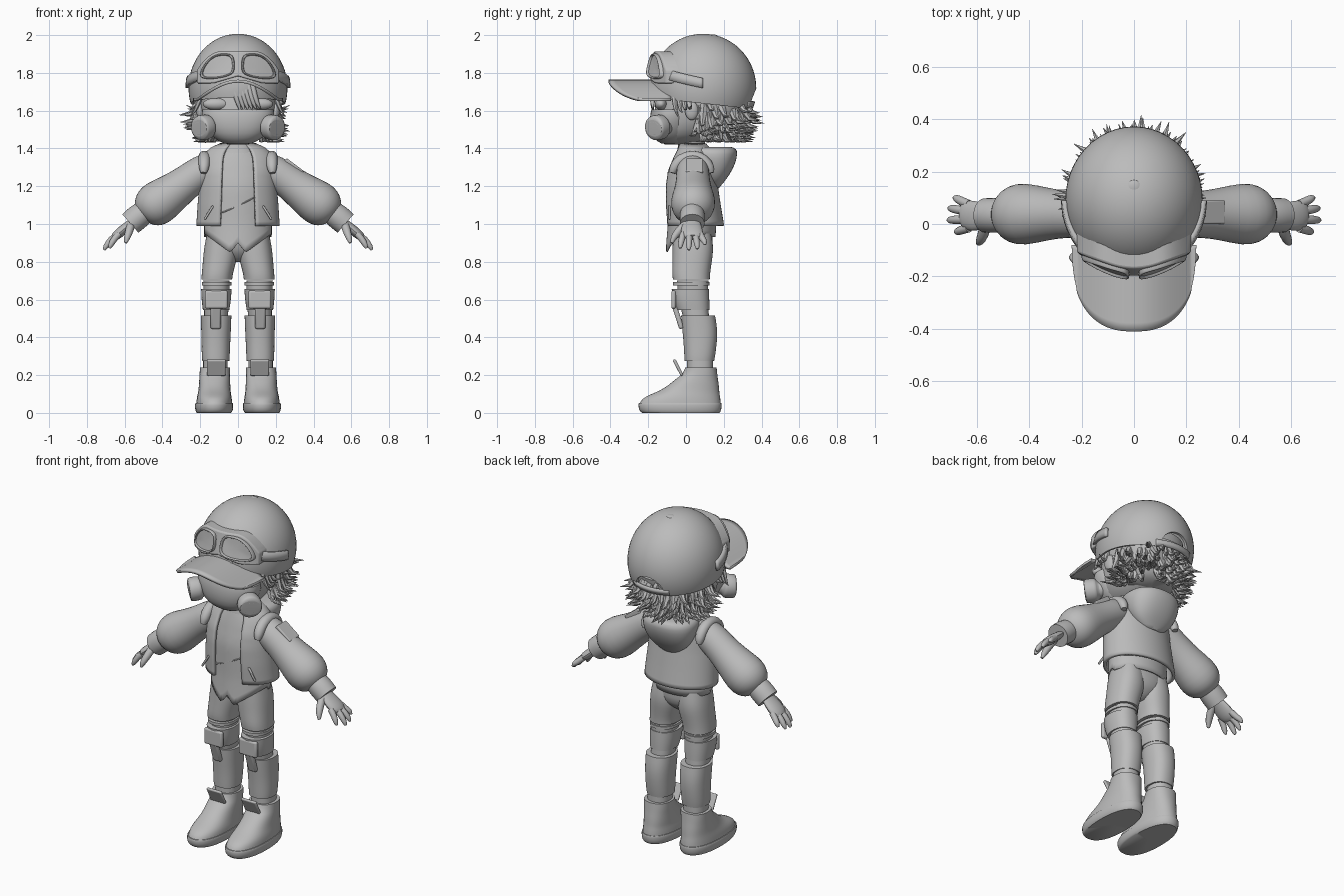
import bpy, bmesh, math, random
from mathutils import Vector, Matrix

if "Cube" in bpy.data.objects:
    bpy.data.objects.remove(bpy.data.objects["Cube"])
random.seed(4)
grey = bpy.data.materials.new("plain_grey")
grey.use_nodes = True
grey.diffuse_color = (0.5, 0.5, 0.5, 1)
grey.node_tree.nodes["Principled BSDF"].inputs["Base Color"].default_value = (0.5, 0.5, 0.5, 1)
parts = []


def finish(name, bm, mirror=False, subsurf=0, solid=0, bevel=0):
    """Turn a bmesh into a named object with its modifiers."""
    bmesh.ops.recalc_face_normals(bm, faces=bm.faces)
    me = bpy.data.meshes.new(name)
    bm.to_mesh(me)
    bm.free()
    ob = bpy.data.objects.new(name, me)
    bpy.context.collection.objects.link(ob)
    me.materials.append(grey)
    if solid:
        ob.modifiers.new("Solid", 'SOLIDIFY').thickness = solid
        ob.modifiers["Solid"].offset = 0
    if bevel:
        ob.modifiers.new("Bevel", 'BEVEL').width = bevel
        ob.modifiers["Bevel"].segments = 3
    if subsurf:
        m = ob.modifiers.new("Subsurf", 'SUBSURF')
        m.levels = m.render_levels = subsurf
    if mirror:
        ob.modifiers.new("Mirror", 'MIRROR').use_mirror_merge = False
    parts.append(ob)
    return ob


def skin(bm, rings):
    """Bridge rings of points and cap both ends with creased rims."""
    crease = bm.edges.layers.float.get("crease_edge") or bm.edges.layers.float.new("crease_edge")
    vs = [[bm.verts.new(p) for p in r] for r in rings]
    n = len(vs[0])
    for a, b in zip(vs, vs[1:]):
        for i in range(n):
            bm.faces.new((a[i], a[(i + 1) % n], b[(i + 1) % n], b[i]))
    for r in (vs[0], vs[-1]):
        for e in bm.faces.new(r).edges:
            e[crease] = 1


def stack(name, rows, mirror=False, n=20, power=2.3):
    """Horizontal rounded sections: (z, x0, x1, y0, y1), or (z, half_x, y0, y1)."""
    bm = bmesh.new()
    rings = []
    for row in rows:
        z, x0, x1, y0, y1 = row if len(row) == 5 else (row[0], -row[1], *row[1:])
        ring = []
        for i in range(n):
            c, s = math.cos(math.tau * i / n), math.sin(math.tau * i / n)
            c, s = (math.copysign(abs(k) ** (2 / power), k) for k in (c, s))
            ring.append(Vector(((x0 + x1 + (x1 - x0) * c) / 2, (y0 + y1 + (y1 - y0) * s) / 2, z)))
        rings.append(ring)
    skin(bm, rings)
    return finish(name, bm, mirror, subsurf=1)


def tube(bm, pts, n=12, flat=1.0):
    """Round tube through (x, y, z, radius) points."""
    ps = [Vector(p[:3]) for p in pts]
    d = (ps[-1] - ps[0]).normalized()
    ref = Vector((1, 0, 0)) if abs(d.y) > 0.7 else Vector((0, 1, 0))
    rings = []
    for i, p in enumerate(ps):
        t = (ps[min(i + 1, len(ps) - 1)] - ps[max(i - 1, 0)]).normalized()
        u = ref.cross(t).normalized()
        v = t.cross(u)
        angles = [math.tau * k / n for k in range(n)]
        rings.append([p + pts[i][3] * (u * math.cos(a) * flat + v * math.sin(a)) for a in angles])
    skin(bm, rings)


def tubes(name, paths, mirror=False, n=12, flat=1.0, subsurf=1):
    bm = bmesh.new()
    for p in paths:
        tube(bm, p, n, flat)
    return finish(name, bm, mirror, subsurf)


def shell(name, f, nu, nv, thick, mirror=False):
    """Thickened sheet from f(u, v) with u and v in 0..1."""
    bm = bmesh.new()
    g = [[bm.verts.new(f(i / nu, j / nv)) for j in range(nv + 1)] for i in range(nu + 1)]
    for a, b in zip(g, g[1:]):
        for j in range(nv):
            bm.faces.new((a[j], b[j], b[j + 1], a[j + 1]))
    bmesh.ops.remove_doubles(bm, verts=bm.verts[:], dist=1e-5)
    return finish(name, bm, mirror, solid=thick)


def blob(name, loc, size, mirror=False):
    bm = bmesh.new()
    mat = Matrix.Translation(loc) @ Matrix.Diagonal((*size, 1))
    bmesh.ops.create_uvsphere(bm, u_segments=24, v_segments=14, radius=1, matrix=mat)
    return finish(name, bm, mirror)


def box(name, loc, size, rot=0, axis='X', mirror=False, bevel=0.01):
    bm = bmesh.new()
    mat = Matrix.Translation(loc) @ Matrix.Rotation(math.radians(rot), 4, axis) @ Matrix.Diagonal((*size, 1))
    bmesh.ops.create_cube(bm, size=1, matrix=mat)
    return finish(name, bm, mirror, bevel=bevel)


# Boots, legs and knee guards
stack("boot_sole", [(0, .035, .22, -.235, .18), (.012, .025, .228, -.252, .19), (.045, .023, .23, -.256, .193), (.052, .026, .226, -.252, .19)], True)
stack("boot", [(.045, .03, .222, -.25, .187), (.075, .031, .22, -.238, .185), (.098, .036, .215, -.19, .18), (.12, .038, .21, -.135, .178),
               (.15, .04, .208, -.09, .175), (.18, .041, .206, -.055, .17), (.205, .042, .204, -.018, .167),
               (.24, .042, .203, -.005, .163)], True)
box("boot_tongue", (.115, -.042, .24), (.1, .016, .095), 27, mirror=True, bevel=.007)
stack("ankle", [(.22, .055, .185, .005, .145), (.29, .055, .185, .005, .145)], True)
stack("shin_guard", [(.275, .045, .19, -.008, .15), (.3, .043, .193, -.01, .155), (.38, .04, .194, -.014, .166),
                     (.45, .036, .196, -.022, .167), (.515, .034, .198, -.027, .155)], True)
stack("knee", [(.48, .055, .18, -.01, .125), (.6, .045, .18, -.04, .115), (.7, .045, .185, -.05, .12)], True)
stack("knee_guard", [(.545, .045, .187, -.05, .125), (.6, .036, .194, -.073, .125), (.655, .033, .196, -.077, .122)], True)
stack("thigh_strap", [(.675, .034, .193, -.07, .125), (.692, .034, .193, -.07, .125)], True)
stack("trouser_leg", [(.705, .03, .195, -.07, .127), (.735, .027, .193, -.075, .128), (.79, .012, .188, -.073, .136),
                      (.84, .0, .184, -.073, .144), (.89, .0, .178, -.072, .145), (.95, .002, .165, -.07, .135)], True)
box("knee_plate", (.115, -.066, .6), (.12, .024, .095), 0, mirror=True)
box("knee_hinge", (.118, -.045, .515), (.055, .026, .145), 18, mirror=True)
stack("pelvis", [(.8, .03, .0, .07), (.84, .1, -.05, .125), (.89, .168, -.072, .148), (1.0, .16, -.075, .135)])


# Shirt, vest, collar and hood
def around(rows, theta, z):
    """Point on a stack of (z, half_x, y0, y1) sections; theta starts at the front."""
    z = min(max(z, rows[0][0]), rows[-1][0])
    a, b = next((a, b) for a, b in zip(rows, rows[1:]) if z <= b[0])
    k = (z - a[0]) / (b[0] - a[0])
    hx, y0, y1 = (a[i] + (b[i] - a[i]) * k for i in (1, 2, 3))
    return Vector((hx * math.sin(theta), (y0 + y1) / 2 - (y1 - y0) / 2 * math.cos(theta), z))


shirt_rows = [(.84, .175, -.105, .15), (1.0, .175, -.092, .155), (1.2, .172, -.09, .14), (1.33, .155, -.06, .12), (1.41, .08, -.035, .1)]
vest_rows = [(.99, .212, -.105, .193), (1.1, .205, -.112, .175), (1.2, .197, -.112, .16), (1.28, .192, -.1, .15),
             (1.35, .18, -.068, .14), (1.39, .155, -.045, .125), (1.42, .09, -.035, .1)]


def shirt(u, v):
    theta = math.tau * u
    x = abs(math.sin(theta)) * .175
    hem = .93
    if math.cos(theta) > 0:
        hem = .9 - 1.3 * x if x < .04 else .848 + (x - .04) * .75
    return around(shirt_rows, theta, hem + (1.41 - hem) * v)


shell("shirt", shirt, 72, 14, .008)
opening = math.radians(26)
shell("vest", lambda u, v: around(vest_rows, opening + (math.tau - 2 * opening) * u, .99 + .43 * v), 56, 18, .018)
stack("collar", [(1.36, .11, -.055, .115), (1.4, .085, -.045, .105), (1.437, .075, -.04, .1)])
stack("neck", [(1.36, .05, -.01, .09), (1.5, .05, -.01, .09)])
stack("hood", [(1.19, .05, .12, .175), (1.22, .1, .1, .2), (1.26, .135, .07, .232), (1.32, .158, .03, .264),
               (1.375, .165, .0, .275), (1.4, .15, .0, .268), (1.408, .11, .03, .24)])
box("vest_pocket", (.155, -.088, 1.06), (.012, .012, .085), -32, 'Y', True, .004)
tubes("shirt_seam", [[(-.085, -.088, 1.06, .004), (0, -.094, 1.095, .004), (.085, -.088, 1.14, .004)]], n=6)

# Arms and hands
tubes("sleeve", [[(.13, .035, 1.305, .08), (.19, .035, 1.28, .09), (.26, .037, 1.23, .09), (.34, .038, 1.17, .103),
                  (.415, .038, 1.118, .122), (.465, .037, 1.083, .114), (.498, .037, 1.06, .085), (.51, .037, 1.05, .055)]], True, 18)
tubes("shoulder_pad", [[(.182, -.072, 1.27, .016), (.18, -.065, 1.295, .03), (.178, -.03, 1.345, .032), (.178, .035, 1.366, .032),
                        (.178, .095, 1.345, .032), (.18, .128, 1.295, .03), (.182, .133, 1.27, .016)]], True, 12)
tubes("cuff", [[(.492, .033, 1.065, .064), (.53, .033, 1.038, .07), (.57, .033, 1.003, .067)]], True, 14)
tubes("palm", [[(.55, .03, 1.02, .045), (.575, .03, .998, .05), (.61, .03, .968, .062), (.645, .035, .938, .058), (.658, .035, .928, .04)]],
      True, 12, .45)
fingers = []
for y0, y1, x1, z1 in [(-.015, -.03, .675, .872), (.018, .015, .703, .862), (.048, .06, .7, .868), (.075, .1, .68, .89)]:
    fingers.append([(.63, y0, .948, .019), (.63 + (x1 - .63) * .6, (y0 + y1) / 2, .92, .019), (x1, y1, z1 + .015, .016), (x1 + .006, y1, z1, .007)])
fingers.append([(.565, .0, 1.0, .024), (.575, -.04, .965, .024), (.588, -.068, .925, .019), (.595, -.075, .9, .008)])
tubes("fingers", fingers, True, 8)
box("arm_patch", (.295, .045, 1.302), (.115, .09, .03), 37, 'Y', bevel=.006)

# Head, mask and filters
stack("head", [(1.42, .05, -.11, .03), (1.445, .12, -.15, .1), (1.5, .17, -.168, .18), (1.58, .195, -.17, .25),
               (1.66, .205, -.165, .3), (1.75, .2, -.14, .3)], n=24)
blob("eyelid", (.115, -.132, 1.635), (.07, .032, .032), True)
blob("ear", (.2, .03, 1.6), (.02, .035, .05), True)
stack("face_mask", [(1.425, .07, -.13, .0), (1.45, .13, -.172, .01), (1.51, .177, -.193, .03),
                    (1.575, .196, -.192, .03), (1.605, .19, -.184, .02)], n=24)


def along(start, steps):
    """Points along the filter axis from (distance, radius) pairs."""
    d = Vector((.72, -.68, -.12)).normalized()
    return [(*(Vector(start) + d * s), r) for s, r in steps]


tubes("filter_canister", [along((.13, -.1, 1.52), [(-.02, .045), (.035, .047), (.04, .063), (.05, .068), (.1, .068), (.108, .062), (.109, .052), (.1, .048)])],
      True, 20)

# Hair: back mass, hanging strands that flick outward, fringe and side locks
stack("hair_mass", [(1.47, .13, .04, .23), (1.53, .18, .02, .28), (1.6, .205, .01, .315), (1.68, .21, .0, .33)])
strands = []
for i in range(190):
    a, z = random.uniform(-1.7, 1.7), random.uniform(1.53, 1.67)
    out, side = Vector((math.sin(a), math.cos(a), 0)), Vector((math.cos(a), -math.sin(a), 0))
    root = Vector((out.x * .19, .09 + out.y * .215, z))
    drop = min(random.uniform(.07, .17), z - 1.43) * Vector((0, 0, -1))
    reach, lean = random.uniform(.06, .125), random.uniform(-.05, .05)
    shrink = 2.2 * max(0, 1.55 - z - drop.z) * -.25
    mid, low = root + out * (reach * .3 + shrink) + drop * .5 + side * lean * .3, root + out * (reach * .55 + shrink) + drop * .9 + side * lean * .6
    strands.append([(*root, .02), (*mid, .02), (*low, .012), (*(root + out * (reach + shrink) + drop * .95 + side * lean), .001)])
tubes("hair_strands", strands, n=6, subsurf=0)
fringe = []
for i in range(6):
    x = -.03 + i * .02
    fringe.append([(x, -.165, 1.76, .016), (x + .012, -.176, 1.7, .018), (x + .03, -.178, 1.64, .014), (x + .05, -.175, 1.58 + .006 * i, .002)])
tubes("fringe", fringe, n=8)
locks = []
for i in range(4):
    y = -.06 + i * .025
    locks.append([(.19, y, 1.69, .018), (.208, y, 1.65, .018), (.225, y + .005, 1.6, .011), (.25 + .008 * i, y + .015, 1.57 + .02 * i, .002)])
tubes("side_locks", locks, True, 6)

# Cap: dome with a cut-out and strap at the back, brim and button
centre, radii = Vector((0, .09, 1.72)), Vector((.255, .275, .28))


def dome(theta, z, off):
    s = math.sqrt(1 - ((z - centre.z) / radii.z) ** 2)
    return Vector(((radii.x * s + off) * math.sin(theta), centre.y - (radii.y * s + off) * math.cos(theta), z))


bm = bmesh.new()
bmesh.ops.create_uvsphere(bm, u_segments=48, v_segments=28, radius=1, matrix=Matrix.Translation(centre) @ Matrix.Diagonal((*radii, 1)))
bmesh.ops.bisect_plane(bm, geom=bm.verts[:] + bm.edges[:] + bm.faces[:], plane_co=(0, .09, 1.64), plane_no=(0, -.11, -1), clear_outer=True)
cap = finish("cap_dome", bm, solid=.014)
cutter = blob("cap_cutter", (0, .38, 1.63), (.095, .15, .085))
cutter.hide_render = True
cut = cap.modifiers.new("Cut", 'BOOLEAN')
cut.operation, cut.object = 'DIFFERENCE', cutter
bpy.context.view_layer.objects.active = cap
for m in ("Solid", "Cut"):
    bpy.ops.object.modifier_apply(modifier=m)
parts.remove(cutter)
bpy.data.objects.remove(cutter)
shell("cap_strap", lambda u, v: dome(math.radians(152 + 56 * u), 1.617 + .032 * v, .004), 20, 1, .012)
blob("cap_button", (0, .14, 1.994), (.028, .028, .01))


def brim(u, v):
    t = (u - .5) * math.pi
    x = .238 * math.copysign(abs(math.sin(t)) ** .8, t)
    y = -.08 - .33 * math.cos(t) ** .62 * v
    x *= 1 - .12 * v * math.cos(t)
    return Vector((x, y, 1.658 + .098 * math.cos(math.pi / 2 * min(1, abs(x) / .215))))


shell("cap_brim", brim, 40, 10, .016)


# Goggles on the cap: one wide body, a raised rim round each lens, and a strap
def goggle_y(x, z):
    return -.198 + 1.9 * x * x + .3 * max(0, z - 1.82)


rings = []
for i in range(25):
    x = .218 * (i / 12 - 1)
    top = 1.914 - .1 * max(0, (abs(x) - .09) / .128) ** 2
    low = 1.745 + .038 * max(0, 1 - abs(x) / .13)
    rings.append([Vector((x, goggle_y(x, z) + d, z)) for z, d in ((low, 0), (top, 0), (top, .09), (low, .09))])
bm = bmesh.new()
skin(bm, rings)
finish("goggle_body", bm, bevel=.008)
outline = [(.016, 1.81), (.018, 1.87), (.03, 1.9), (.08, 1.905), (.13, 1.895), (.175, 1.855), (.203, 1.8), (.2, 1.772), (.15, 1.765), (.075, 1.775), (.035, 1.79)]
mx, mz = (sum(c) / len(outline) for c in zip(*outline))
rings = []
for off, k in [(-.01, 1.0), (.012, 1.0), (.016, .96), (.015, .89), (.003, .85)]:
    scaled = [(mx + (x - mx) * k, mz + (z - mz) * k) for x, z in outline]
    rings.append([Vector((x, goggle_y(x, z) - off, z)) for x, z in scaled])
bm = bmesh.new()
skin(bm, rings)
finish("goggle_lens", bm, True, subsurf=2)
shell("goggle_strap", lambda u, v: dome(math.radians(44 + 46 * u), 1.795 - .05 * u + (v - .5) * .052, .012), 16, 2, .022, True)

# Smooth shading with sharp hems
bpy.ops.object.select_all(action='DESELECT')
for ob in parts:
    ob.select_set(True)
bpy.context.view_layer.objects.active = parts[0]
bpy.ops.object.shade_smooth_by_angle(angle=math.radians(50))
